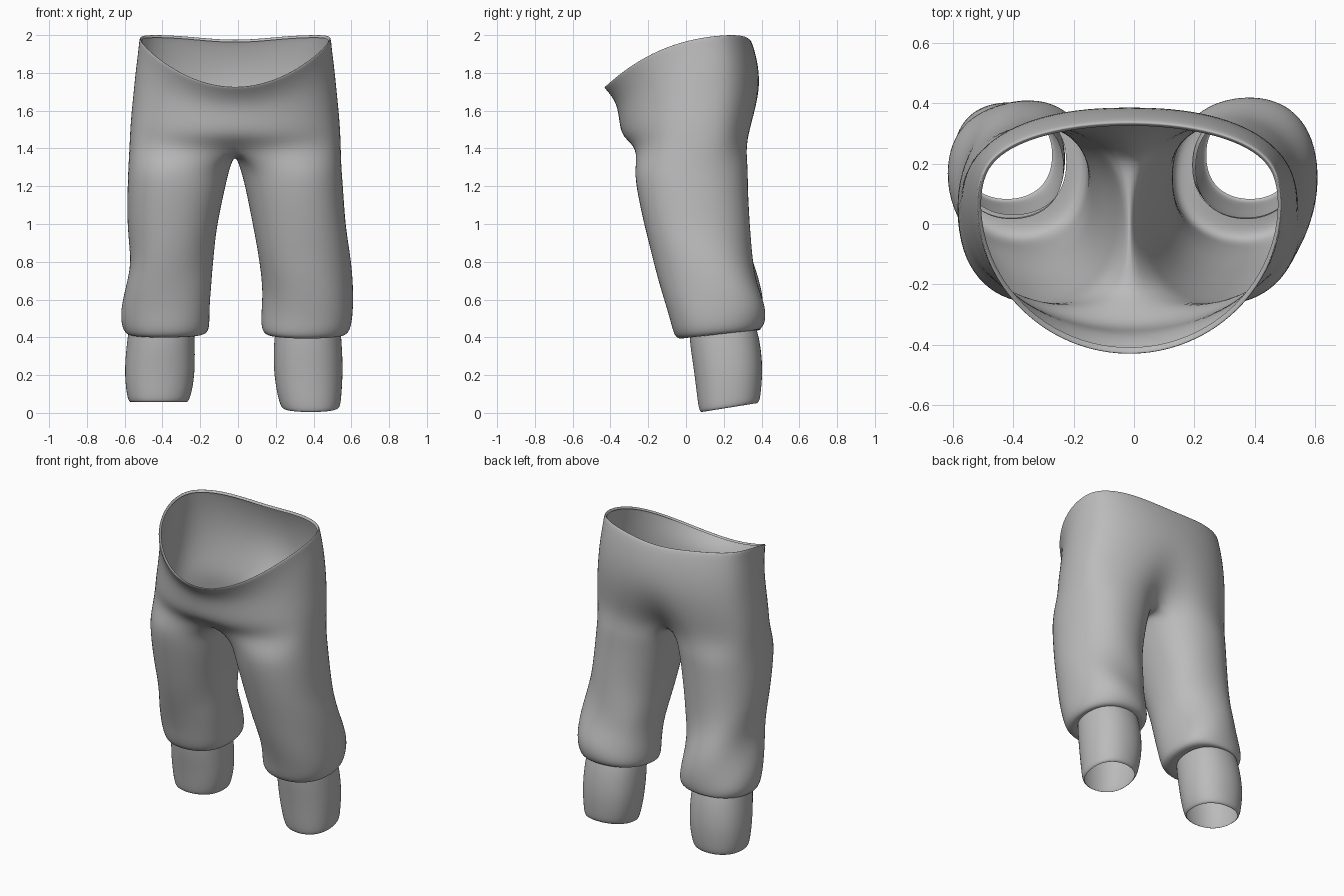
import bpy, bmesh
from math import sin, cos, radians, exp, copysign

cube = bpy.data.objects.get("Cube")
if cube:
    bpy.data.objects.remove(cube, do_unlink=True)

cloth = bpy.data.materials.new("grey cloth")
cloth.use_nodes = True
grey = (0.5, 0.5, 0.5, 1)
cloth.diffuse_color = grey
cloth.node_tree.nodes["Principled BSDF"].inputs["Base Color"].default_value = grey

HALF, INNER = 12, 5      # outer segments per side, bridge points between the legs
MIDDLE = -0.015          # seam position in x


def finish(bm, name):
    """Turn a bmesh cage into a smooth, subdivided cloth object."""
    bmesh.ops.recalc_face_normals(bm, faces=bm.faces)
    mesh = bpy.data.meshes.new(name)
    bm.to_mesh(mesh)
    bm.free()
    mesh.materials.append(cloth)
    for poly in mesh.polygons:
        poly.use_smooth = True
    obj = bpy.data.objects.new(name, mesh)
    bpy.context.collection.objects.link(obj)
    smooth = obj.modifiers.new("smooth", 'SUBSURF')
    smooth.levels = smooth.render_levels = 2
    return obj


def bridge(bm, upper, lower):
    """Join two closed rings with quads."""
    count = len(upper)
    for i in range(count):
        j = (i + 1) % count
        bm.faces.new((upper[i], upper[j], lower[j], lower[i]))


def pelvis_ring(bm, z_front, z_back, width, y_front, y_back, dip_front, dip_back, round_front):
    """Closed ring starting at the front seam, going round by the +x side."""
    ring = []
    y_mid = 0.07
    for i in range(2 * HALF):
        a = radians(-90 + 180 * i / HALF)
        s, c = sin(a), cos(a)
        if s < 0:
            y = y_mid + (y_front - y_mid) * abs(s) ** round_front
        else:
            y = y_mid + (y_back - y_mid) * s ** 0.7
        drop = max(0, (y_back - y) / (y_back - y_front)) ** 2.6
        x = width * c
        z = z_back - (z_back - z_front) * drop
        seam = exp(-(x / 0.12) ** 2)
        if s < 0:
            y += seam * dip_front
        else:
            y -= seam * dip_back
            z -= 0.03 * exp(-(x / 0.25) ** 2)
        ring.append(bm.verts.new((MIDDLE + x, y, z)))
    return ring


def leg_ring(bm, side, z, x_in, x_out, y_front, y_back, tilt=0, fold=0):
    """Ring in the order front seam, outside, back seam, inside."""
    angles = [-130 + 260 * i / HALF for i in range(HALF + 1)]
    angles += [130 + 100 * (i + 1) / (INNER + 1) for i in range(INNER)]
    cx, cy = (x_in + x_out) / 2, (y_front + y_back) / 2
    rx, ry = (x_out - x_in) / 2, (y_back - y_front) / 2
    phase = -1.2 if side > 0 else 2.2
    ring = []
    for deg in angles:
        a = radians(deg)
        # diagonal folds wind round the back and fade towards the front
        r = 1.015 + fold * sin(3 * a + 11 * z + phase) * (0.65 + 0.35 * sin(a))
        c, s = cos(a), sin(a)
        x = cx + rx * r * copysign(abs(c) ** 0.9, c)
        y = cy + ry * r * copysign(abs(s) ** 0.9, s)
        ring.append(bm.verts.new((side * x, y, z + tilt * (y - cy))))
    return ring


# Waist and hips: first row is the turned-in lip of the waistband
hips = [
    (1.715, 1.99, 0.498, -0.415, 0.328, 0, 0, 1),
    (1.722, 2.005, 0.506, -0.43, 0.335, 0, 0, 1),
    (1.72, 2.003, 0.513, -0.442, 0.345, 0, 0, 1),
    (1.69, 1.95, 0.517, -0.412, 0.365, 0, 0, 1),
    (1.63, 1.84, 0.532, -0.37, 0.39, 0, 0, 1),
    (1.55, 1.70, 0.545, -0.358, 0.398, 0, 0.01, 0.95),
    (1.46, 1.55, 0.56, -0.345, 0.375, 0, 0.06, 0.85),
    (1.40, 1.42, 0.565, -0.285, 0.35, 0.04, 0.16, 0.65),
]

# Legs: height, inner x, outer x, front y, back y, tilt, fold depth
left_leg = [
    (1.30, 0.012, 0.548, -0.272, 0.33, 0, 0),
    (1.20, 0.04, 0.557, -0.267, 0.328, 0, 0),
    (1.00, 0.08, 0.57, -0.225, 0.335, 0, 0.02),
    (0.87, 0.1, 0.587, -0.19, 0.345, 0.02, 0.03),
    (0.75, 0.118, 0.602, -0.155, 0.365, 0.06, 0.04),
    (0.64, 0.135, 0.613, -0.12, 0.39, 0.1, 0.04),
    (0.53, 0.13, 0.615, -0.085, 0.42, 0.14, 0.04),
    (0.45, 0.125, 0.60, -0.068, 0.42, 0.14, 0.02),
    (0.415, 0.145, 0.575, -0.04, 0.40, 0.13, 0),
    (0.42, 0.195, 0.545, 0.02, 0.37, 0.1, 0),
]
right_leg = [
    (1.30, 0.045, 0.582, -0.27, 0.33, 0, 0),
    (1.20, 0.068, 0.586, -0.262, 0.328, 0, 0),
    (1.00, 0.11, 0.587, -0.215, 0.33, 0, 0.02),
    (0.87, 0.13, 0.577, -0.18, 0.34, 0.03, 0.04),
    (0.77, 0.142, 0.577, -0.15, 0.355, 0.06, 0.06),
    (0.67, 0.145, 0.595, -0.12, 0.38, 0.08, 0.07),
    (0.56, 0.145, 0.614, -0.085, 0.405, 0.1, 0.07),
    (0.46, 0.145, 0.615, -0.063, 0.415, 0.1, 0.05),
    (0.415, 0.165, 0.59, -0.035, 0.40, 0.1, 0.02),
    (0.42, 0.225, 0.575, 0.03, 0.38, 0.1, 0),
]

bm = bmesh.new()
rings = [pelvis_ring(bm, *row) for row in hips]
for upper, lower in zip(rings, rings[1:]):
    bridge(bm, upper, lower)

# Crotch seam running from back to front between the legs
split = rings[-1]
front, back = split[0], split[HALF]
seam = []
for i in range(INNER):
    t = (i + 1) / (INNER + 1)
    p = back.co.lerp(front.co, t)
    p.z -= 0.1 * t * (1 - t)
    seam.append(bm.verts.new(p))

for side, rows in ((1, left_leg), (-1, right_leg)):
    if side > 0:
        top = split[:HALF + 1] + seam
    else:
        top = [split[-i] for i in range(HALF + 1)] + seam
    for row in rows:
        ring = leg_ring(bm, side, *row)
        bridge(bm, top, ring)
        top = ring
finish(bm, "trousers")

# Ankle cuffs: tapered open tubes that start inside the hems
left_cuff = [
    (0.47, 0.205, 0.54, 0.015, 0.36, 0.1),
    (0.38, 0.19, 0.55, 0.02, 0.39, 0.1),
    (0.22, 0.188, 0.557, 0.045, 0.408, 0.1),
    (0.09, 0.21, 0.548, 0.06, 0.398, 0.14),
    (0.034, 0.228, 0.542, 0.07, 0.39, 0.16),
    (0.028, 0.24, 0.53, 0.082, 0.375, 0.16),
]
right_cuff = [
    (0.47, 0.235, 0.575, 0.015, 0.36, 0.1),
    (0.38, 0.23, 0.588, 0.02, 0.39, 0.1),
    (0.24, 0.228, 0.602, 0.045, 0.408, 0.06),
    (0.13, 0.24, 0.595, 0.06, 0.4, 0.02),
    (0.063, 0.26, 0.582, 0.07, 0.39, 0),
    (0.058, 0.272, 0.57, 0.082, 0.375, 0),
]
for name, side, rows in (("left_cuff", 1, left_cuff), ("right_cuff", -1, right_cuff)):
    bm = bmesh.new()
    tube = [leg_ring(bm, side, *row) for row in rows]
    for upper, lower in zip(tube, tube[1:]):
        bridge(bm, upper, lower)
    finish(bm, name)
